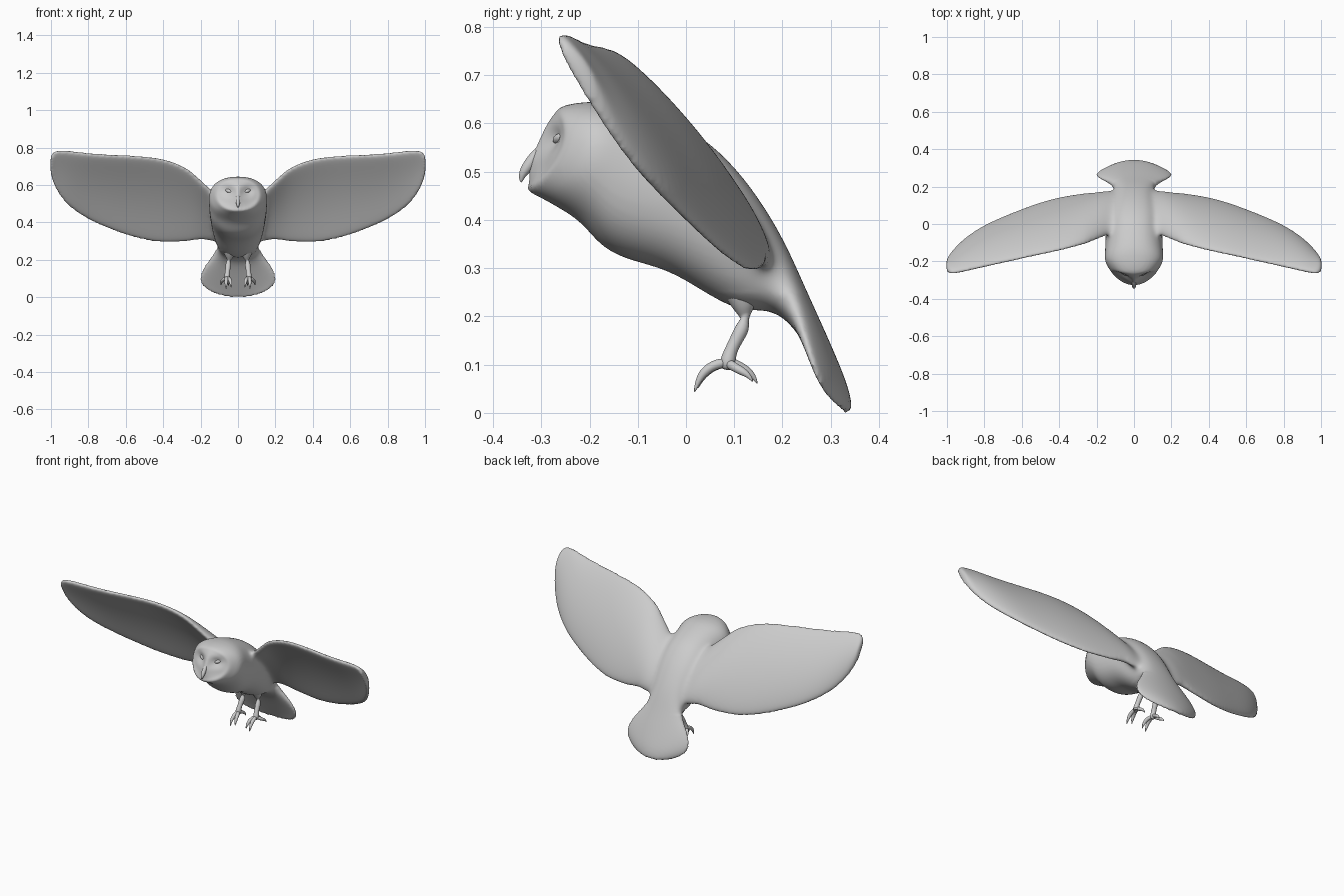
import bpy, bmesh, math
from mathutils import Vector

if "Cube" in bpy.data.objects:
    bpy.data.objects.remove(bpy.data.objects["Cube"])

N = 20


def loft(name, rings, levels=2):
    """Skin a list of closed rings, cap the ends and subdivide."""
    bm = bmesh.new()
    vr = [[bm.verts.new(p) for p in r] for r in rings]
    n = len(vr[0])
    for a, b in zip(vr, vr[1:]):
        for i in range(n):
            bm.faces.new((a[i], a[(i + 1) % n], b[(i + 1) % n], b[i]))
    bm.faces.new(vr[0])
    bm.faces.new(vr[-1])
    bmesh.ops.recalc_face_normals(bm, faces=bm.faces)
    me = bpy.data.meshes.new(name)
    bm.to_mesh(me)
    bm.free()
    me.shade_smooth()
    ob = bpy.data.objects.new(name, me)
    bpy.context.collection.objects.link(ob)
    m = ob.modifiers.new("subdiv", 'SUBSURF')
    m.levels = m.render_levels = levels
    return ob


def tube(name, pts, n=8):
    """Round tapering limb through (x, y, z, radius) points."""
    rings = []
    for i, p in enumerate(pts):
        a, b = pts[max(i - 1, 0)], pts[min(i + 1, len(pts) - 1)]
        q = (Vector(b[:3]) - Vector(a[:3])).to_track_quat('Z', 'X')
        rings.append([Vector(p[:3]) + q @ Vector((p[3] * math.cos(t), p[3] * math.sin(t), 0))
                      for t in (2 * math.pi * k / n for k in range(n))])
    return loft(name, rings)


def apply_mods(ob):
    bpy.ops.object.select_all(action='DESELECT')
    ob.select_set(True)
    bpy.context.view_layer.objects.active = ob
    for m in list(ob.modifiers):
        bpy.ops.object.modifier_apply(modifier=m.name)


# Body from face to tail: top y,z / bottom y,z / half width / y shift of the sides
sections = [
    (-.303, .565, -.322, .525, .03, .005), (-.278, .622, -.330, .463, .10, .035),
    (-.250, .640, -.310, .448, .138, .05), (-.195, .648, -.265, .424, .157, .03),
    (-.140, .644, -.215, .393, .158, .01), (-.090, .630, -.178, .342, .156, 0),
    (-.010, .598, -.120, .314, .155, 0), (.050, .563, -.035, .296, .150, 0),
    (.120, .492, .050, .240, .140, 0), (.180, .402, .115, .208, .118, 0),
    (.217, .330, .165, .215, .106, 0), (.252, .250, .210, .195, .130, -.012),
    (.287, .175, .248, .140, .182, -.028), (.318, .105, .287, .075, .212, -.045),
    (.338, .055, .314, .030, .200, -.052), (.346, .018, .330, .002, .150, -.040),
    (.344, -.002, .336, -.005, .080, -.015)]
rings = []
for ty, tz, by, bz, hw, shift in sections:
    top, bot = Vector((0, ty, tz)), Vector((0, by, bz))
    side = Vector((0, shift, -.4 * shift if shift < 0 else 0))
    ring = []
    for k in range(N):
        c, s = math.cos(2 * math.pi * k / N), math.sin(2 * math.pi * k / N)
        c, s = [math.copysign(abs(v) ** .88, v) for v in (c, s)]
        ring.append((top + bot) / 2 + (top - bot) / 2 * s + side * c * c
                    + Vector((hw * c, 0, 0)))
    rings.append(ring)
body = loft("owl_body", rings)

# Wings: x / leading edge y,z / trailing edge y,z
chords = [
    (.05, -.03, .52, .18, .29), (.12, -.055, .555, .175, .292), (.16, -.075, .59, .172, .298),
    (.20, -.09, .63, .165, .300), (.28, -.113, .70, .158, .296), (.40, -.145, .745, .141, .287),
    (.52, -.168, .758, .107, .304), (.66, -.200, .764, .053, .350), (.80, -.230, .771, -.007, .410),
    (.90, -.252, .784, -.075, .477), (.96, -.265, .788, -.132, .548),
    (.995, -.262, .775, -.180, .625), (1.004, -.244, .735, -.207, .680)]
wings = []
for side in (-1, 1):
    rings = []
    for i, (x, ly, lz, ty, tz) in enumerate(chords):
        le, ch = Vector((side * x, ly, lz)), Vector((0, ty - ly, tz - lz))
        nor = Vector((0, -ch.z, ch.y)).normalized()
        thick = .024 if i < 10 else .019
        root = max(0, .02 * (1 - abs(x - .17) / .15))
        ring = []
        for k in range(N):
            a = 2 * math.pi * k / N
            u, s = (1 - math.cos(a)) / 2, math.sin(a)
            off = ch.length * .055 * 4 * u * (1 - u)
            off += thick * math.copysign(abs(s) ** .7, s) + root * max(s, 0)
            ring.append(le + ch * u + nor * off)
        rings.append(ring)
    wings.append(loft("wing", rings))

# Fuse wings into the body, then melt the wing roots into the back
for ob in [body] + wings:
    apply_mods(ob)
bpy.ops.object.select_all(action='DESELECT')
for ob in [body] + wings:
    ob.select_set(True)
bpy.context.view_layer.objects.active = body
bpy.ops.object.join()
m = body.modifiers.new("fuse", 'REMESH')
m.mode, m.voxel_size, m.use_smooth_shade = 'VOXEL', .0075, True
m = body.modifiers.new("soften", 'SMOOTH')
m.factor, m.iterations = .5, 5
apply_mods(body)
group = body.vertex_groups.new(name="wing_root")
for v in body.data.vertices:
    x, y, z = v.co
    w = max(0, 1 - abs(abs(x) - .16) / .10)
    if w and y > -.14 and z > .25:
        group.add([v.index], min(1, w * 1.6) * min(1, (y + .14) / .08), 'REPLACE')
m = body.modifiers.new("blend", 'SMOOTH')
m.factor, m.iterations, m.vertex_group = .5, 60, "wing_root"
apply_mods(body)


# Facial disc: raised rim, eye hollows, central ridge
def bump(d, w):
    return math.exp(-(d / w) ** 2)


for v in body.data.vertices:
    x, y, z = v.co
    if y < -.17 and z > .43 and abs(x) < .165:
        d = math.hypot(x / .122, (z - .55) / .09)
        dy = .020 * bump(math.hypot((abs(x) - .050) / .034, (z - .566) / .028), 1)
        dy += .008 * bump(math.hypot((abs(x) - .05) / .04, (z - .51) / .03), 1)
        dy -= .007 * bump(d - .98, .13)
        dy -= .007 * bump(x, .016) * bump(z - .545, .05)
        v.co.y += dy
body.data.shade_smooth()
body.data.update()

# Hooked beak
tube("beak", [(0, -.300, .550, .008), (0, -.315, .530, .013), (0, -.331, .507, .013),
              (0, -.341, .491, .008), (0, -.342, .477, .002)])

for side, label in ((-1, "left"), (1, "right")):
    # Slanted almond eye resting in its hollow
    hit = body.ray_cast((side * .05, -1, .568), (0, 1, 0))[1]
    bpy.ops.mesh.primitive_uv_sphere_add(segments=20, ring_count=12, radius=1,
                                         location=hit + Vector((0, .003, 0)),
                                         rotation=(0, side * -.35, side * .4))
    eye = bpy.context.object
    eye.name = label + "_eye"
    eye.scale = (.019, .011, .010)
    bpy.ops.object.shade_smooth()
    # Leg and clawed toes
    limbs = {
        "leg": [(.045, .100, .300, .050), (.045, .115, .245, .038), (.048, .123, .210, .024),
                (.051, .122, .185, .018), (.054, .106, .155, .015), (.057, .092, .128, .014),
                (.059, .086, .105, .019), (.059, .084, .088, .012)],
        "inner_toe": [(.057, .085, .105, .012), (.046, .062, .100, .011), (.041, .043, .088, .011),
                      (.037, .030, .070, .007), (.036, .024, .050, .0015)],
        "middle_toe": [(.060, .085, .105, .012), (.062, .058, .100, .011), (.063, .037, .085, .011),
                       (.064, .025, .066, .007), (.064, .017, .042, .0015)],
        "outer_toe": [(.062, .088, .103, .012), (.077, .098, .096, .010), (.087, .115, .087, .010),
                      (.090, .130, .078, .006), (.091, .139, .064, .0015)],
        "back_toe": [(.058, .088, .106, .012), (.054, .108, .099, .010), (.052, .126, .088, .010),
                     (.051, .140, .077, .006), (.050, .148, .060, .0015)]}
    for part, pts in limbs.items():
        tube(f"{label}_{part}", [(side * x, y, z, r) for x, y, z, r in pts])
